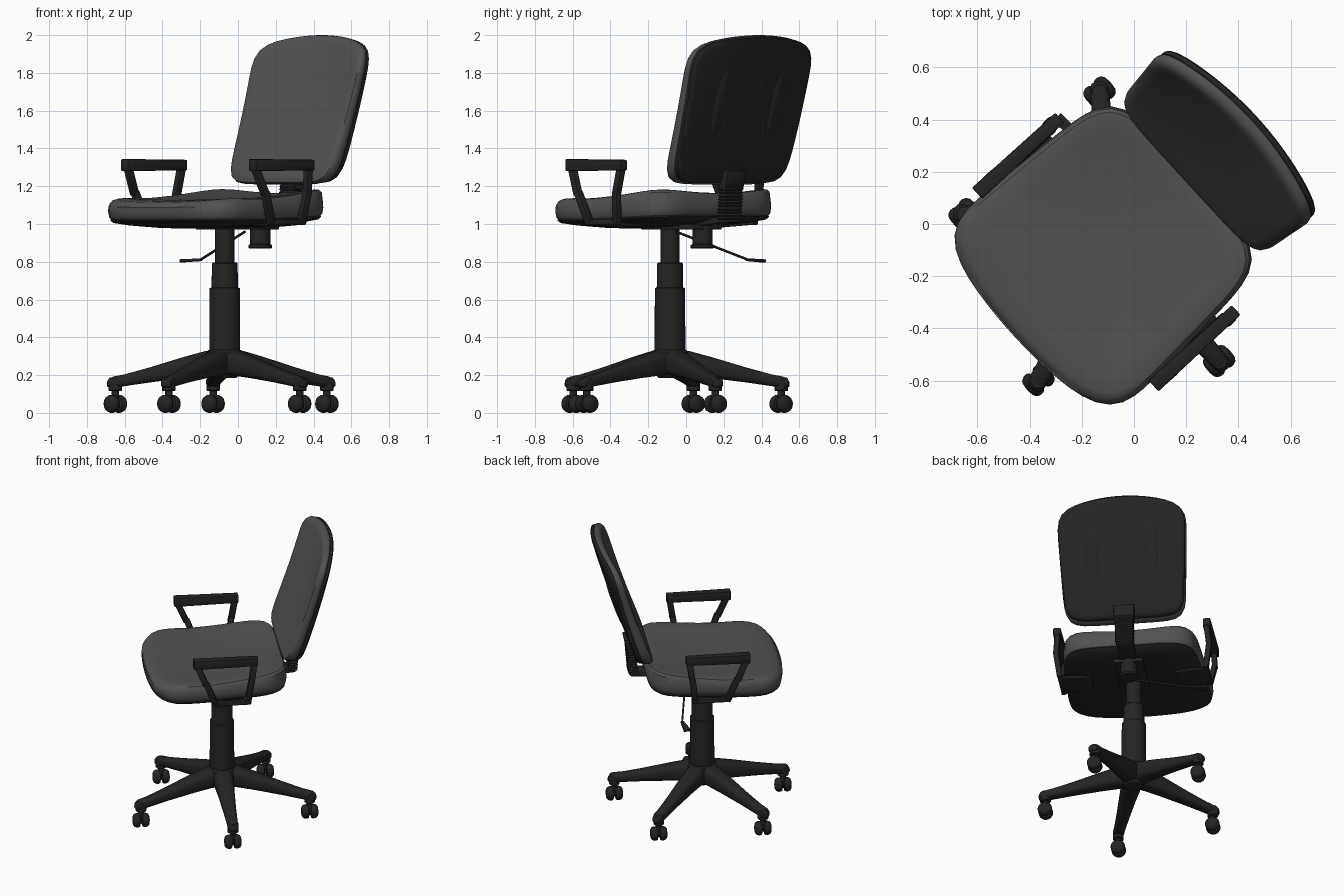
import bpy, bmesh, math
from mathutils import Vector, Matrix

if "Cube" in bpy.data.objects:
    bpy.data.objects.remove(bpy.data.objects["Cube"])

# Chair is modelled facing -y around its column, then turned and moved into place
PLACE = Matrix.Translation((-0.07, -0.085, 0)) @ Matrix.Rotation(math.radians(-47.5), 4, 'Z')


def material(name, v):
    m = bpy.data.materials.new(name)
    m.diffuse_color = (v, v, v, 1)
    m.use_nodes = True
    m.node_tree.nodes["Principled BSDF"].inputs["Base Color"].default_value = m.diffuse_color
    return m


FABRIC = material("grey fabric", 0.085)
PLASTIC = material("black plastic", 0.018)


def loft(name, rings, mat=PLASTIC, bevel=0.0):
    """Skin a list of equal-length point rings and cap both ends."""
    bm = bmesh.new()
    vs = [[bm.verts.new(p) for p in r] for r in rings]
    n = len(vs[0])
    for r0, r1 in zip(vs, vs[1:]):
        for i in range(n):
            j = (i + 1) % n
            bm.faces.new((r0[i], r0[j], r1[j], r1[i]))
    bm.faces.new(vs[0])
    bm.faces.new(vs[-1])
    bmesh.ops.recalc_face_normals(bm, faces=bm.faces)
    if bevel:
        bmesh.ops.bevel(bm, geom=list(bm.edges), offset=bevel, segments=2,
                        profile=0.5, affect='EDGES', clamp_overlap=True)
    me = bpy.data.meshes.new(name)
    bm.to_mesh(me)
    bm.free()
    me.transform(PLACE)
    me.materials.append(mat)
    ob = bpy.data.objects.new(name, me)
    bpy.context.collection.objects.link(ob)
    return ob


def squircle(n, count=72):
    """Unit rounded square, sampled evenly by direction."""
    pts = []
    for i in range(count):
        t = 2 * math.pi * i / count
        c, s = math.cos(t), math.sin(t)
        r = (abs(c) ** n + abs(s) ** n) ** (-1 / n)
        pts.append((c * r, s * r))
    return pts


def lathe(name, origin, axis, profile, count=32):
    """Turn (radius, distance) pairs around an axis."""
    q = Vector(axis).to_track_quat('Z', 'Y')
    rings = [[Vector(origin) + q @ Vector((r * math.cos(2 * math.pi * i / count),
                                           r * math.sin(2 * math.pi * i / count), h))
              for i in range(count)] for r, h in profile]
    return loft(name, rings)


def beam(name, p, q, w, h, w2=None, h2=None, bevel=0.006):
    """Rectangular bar from p to q; w lies along x where possible."""
    p, q = Vector(p), Vector(q)
    d = (q - p).normalized()
    side = Vector((1, 0, 0)) if abs(d.x) < 0.8 else Vector((0, 1, 0))
    up = d.cross(side).normalized()
    side = up.cross(d)
    rings = []
    for c, a, b in ((p, w, h), (q, w2 or w, h2 or h)):
        rings.append([c + side * a / 2 * i + up * b / 2 * j
                      for i, j in ((-1, -1), (1, -1), (1, 1), (-1, 1))])
    return loft(name, rings, bevel=bevel)


# Seat: rounded square that narrows to the rear and bows out at the front
def seat_ring(s, z=None, lift=0.0):
    ring = []
    for X, Y in squircle(6):
        y = -0.06 + 0.46 * Y * s
        if Y < 0:
            y += 0.06 * X * X * -Y * s
        x = (0.468 - 0.06 * y) * X * s - 0.008
        rear = max(0, (y + 0.15) / 0.5)
        if z is None:
            top = 1.128 + 0.035 * rear ** 2 + 0.03 * (x / 0.45) ** 2 * (0.3 + rear)
            top -= 0.02 * max(0, (-y - 0.3) / 0.22) ** 2
            ring.append((x, y, top + lift))
        else:
            ring.append((x, y, z + 0.02 * rear))
    return ring


loft("seat_cushion", [seat_ring(.965, 1.02), seat_ring(.99, 1.035), seat_ring(1, 1.065),
                      seat_ring(.998, 1.09), seat_ring(.985, None, -.022),
                      seat_ring(.96, None, -.006), seat_ring(.92), seat_ring(.8),
                      seat_ring(.6), seat_ring(.35), seat_ring(.03)], FABRIC)
loft("seat_pan", [seat_ring(.97, 1.03), seat_ring(.98, 1.018), seat_ring(.95, 1.005),
                  seat_ring(.8, .992), seat_ring(.5, .978), seat_ring(.03, .972)])


# Backrest: leaning curved panel, f runs from the rear face (0) to the front face (1)
def back_y(x, z):
    t = z - 1.25
    return 0.485 + 0.33 * t - 0.08 * t * t + 0.07 * t * (1 - (x / 0.43) ** 2)


def back_ring(s, f):
    ring = []
    for X, Y in squircle(8):
        z = 1.605 + 0.395 * Y * s
        if Y > 0:
            z -= 0.06 * X * X * Y * s
        t = (z - 1.25) / 0.75
        x = (0.405 + 0.035 * t) * X * s
        ring.append((x, back_y(x, z) - f * (0.115 - 0.04 * t), z))
    return ring


loft("back_cushion", [back_ring(s, f) for s, f in (
    (.975, .33), (.992, .4), (1, .55), (.995, .75), (.975, .9), (.94, .98), (.88, 1),
    (.7, 1), (.45, 1), (.2, 1), (.02, 1))], FABRIC)
loft("back_shell", [back_ring(s, f) for s, f in (
    (.97, .42), (.985, .33), (.985, .12), (.965, .03), (.92, 0), (.7, 0), (.45, 0),
    (.2, 0), (.02, 0))])

# Two shallow upright ribs on the back shell
for sx in (-1, 1):
    rings = []
    for s, lift in ((1, -.004), (.8, .004), (.5, .008), (.05, .008)):
        ring = []
        for X, Y in squircle(3, 32):
            x, z = sx * 0.2 + 0.045 * X * s, 1.63 + 0.18 * Y * s
            ring.append((x, back_y(x, z) + lift, z))
        rings.append(ring)
    loft("back_rib", rings)

# Back support: under-seat bracket, ribbed sleeve and mounting plate
beam("seat_bracket", (0, -.12, .985), (0, .3, .985), .2, .03)
beam("support_bar", (0, .2, 1.0), (0, .485, 1.025), .11, .035)
rings = []
for i in range(23):
    k = i / 22
    g = 1.0 if i % 2 else 0.86
    rings.append([(sx * .062 * g, .465 + .015 * k + sy * .032 * g, 1.02 + .19 * k)
                  for sx, sy in ((-1, -1), (1, -1), (1, 1), (-1, 1))])
loft("support_sleeve", rings)
beam("support_plate", (0, .478, 1.18), (0, .502, 1.285), .135, .05)

# Armrests: top bar, two bent legs and a foot under the seat
for sx in (-1, 1):
    def P(x, y, z):
        return (sx * x - 0.008, y, z)
    beam("armrest_pad", P(.5, -.255, 1.312), P(.5, .175, 1.312), .058, .064, .05, .056)
    for top, mid, low in ((-.232, -.17, -.105), (.152, .13, .11)):
        beam("armrest_leg_upper", P(.497, top, 1.3), P(.512, mid, 1.155), .036, .04)
        beam("armrest_leg_lower", P(.512, mid, 1.17), P(.488, low, 1.0), .036, .04)
    beam("armrest_foot", P(.488, -.125, 1.01), P(.488, .13, 1.01), .034, .03)
    beam("armrest_mount", P(.49, 0, 1.003), P(.28, 0, .99), .2, .016, bevel=.003)

# Adjustment knob and height lever
lathe("tilt_knob", (0, .255, 0), (0, 0, 1),
      [(.058, .87), (.063, .875), (.063, .888), (.054, .893), (.054, 1.0)])
beam("lever_rod", (.05, .1, .96), (-.394, .185, .81), .012, .012, bevel=.003)
beam("lever_paddle", (-.385, .184, .811), (-.515, .165, .805), .022, .014, .05, .016, bevel=.004)

# Telescopic column
lathe("gas_column", (0, 0, 0), (0, 0, 1),
      [(.082, .3), (.08, .66), (.07, .664), (.068, .79), (.064, .795), (.051, .797), (.051, .99)], 40)
lathe("base_hub", (0, 0, 0), (0, 0, 1),
      [(.06, .185), (.085, .21), (.105, .26), (.1, .322), (.088, .332)], 40)

# Five-star base with twin-wheel casters
for k in range(5):
    ang = math.radians(71.5 + 72 * k)
    out = Vector((math.cos(ang), math.sin(ang), 0))
    side = Vector((-out.y, out.x, 0))
    rings = []
    for r, z, w, h in ((0, .262, .06, .068), (.1, .262, .066, .066), (.22, .24, .056, .056),
                       (.4, .202, .044, .04), (.54, .173, .037, .031), (.6, .163, .036, .03),
                       (.625, .157, .03, .024), (.635, .152, .015, .012)):
        rings.append([out * r + side * w * X + Vector((0, 0, z + h * Y))
                      for X, Y in squircle(3.2, 20)])
    loft("base_arm", rings)
    c = out * 0.592
    lathe("caster_cap", c, (0, 0, 1), [(.03, .115), (.036, .12), (.036, .18), (.03, .188)], 24)
    lathe("caster_stem", c, (0, 0, 1), [(.02, .04), (.02, .125)], 16)
    for s in (-1, 1):
        lathe("caster_wheel", c + Vector((0, 0, .048)), (0, s, 0),
              [(.03, .005), (.043, .009), (.048, .018), (.048, .032), (.042, .046),
               (.03, .054), (.01, .057)], 24)
    lathe("caster_axle", c + Vector((0, -.02, .048)), (0, 1, 0), [(.024, 0), (.024, .04)], 16)

# Smooth shading with crisp edges
bpy.ops.object.select_all(action='SELECT')
bpy.context.view_layer.objects.active = bpy.context.collection.objects[0]
bpy.ops.object.shade_smooth_by_angle(angle=math.radians(35))
